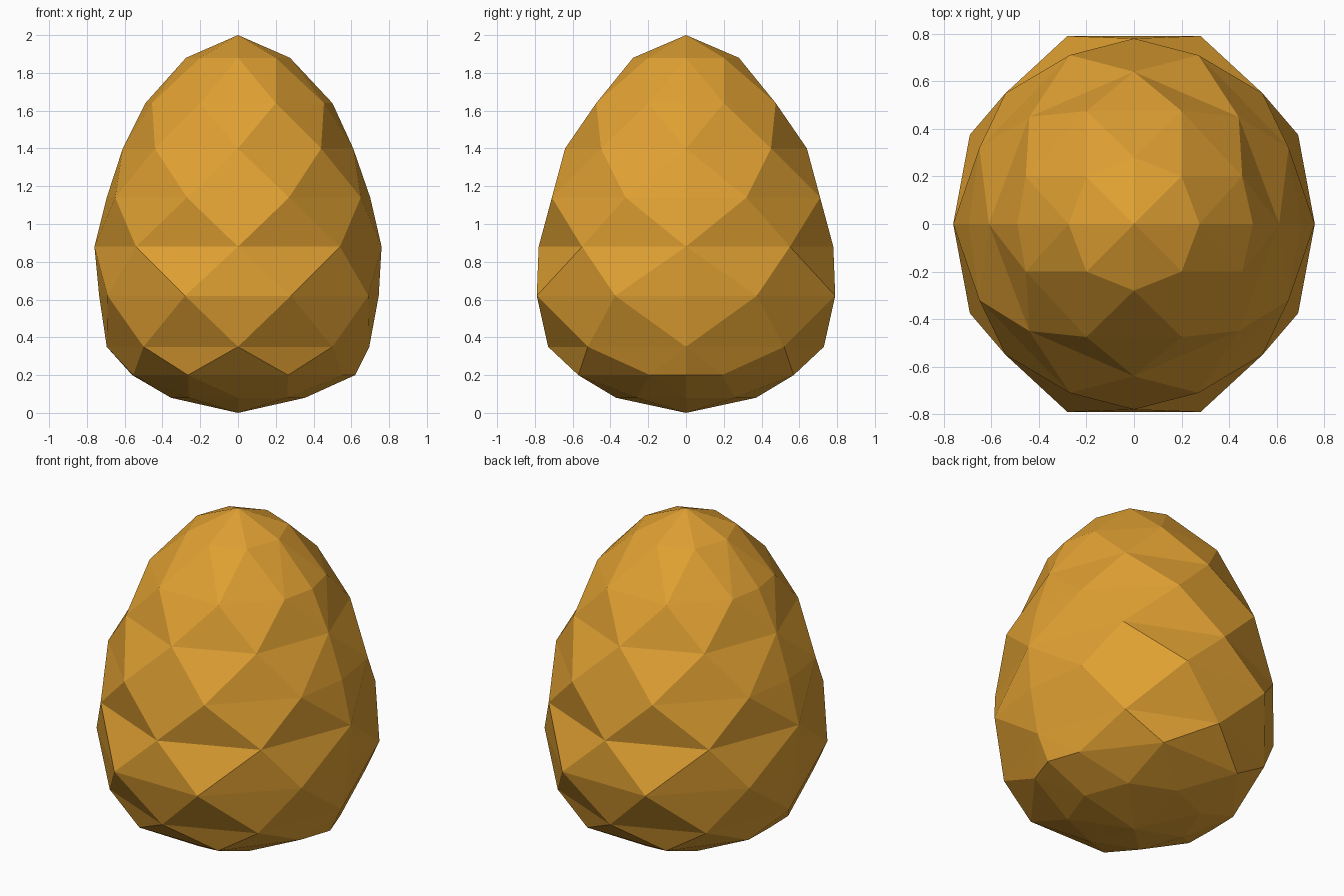
import bpy
import bmesh

cube = bpy.data.objects.get("Cube")
if cube:
    bpy.data.objects.remove(cube, do_unlink=True)

amber = bpy.data.materials.new("amber_shell")
amber.use_nodes = True
colour = (0.74, 0.35, 0.032, 1)
amber.diffuse_color = colour
amber.node_tree.nodes["Principled BSDF"].inputs["Base Color"].default_value = colour

bm = bmesh.new()


def straight_ring(z, x, y, dx, dy):
    """Eight corners on the axes and diagonals."""
    pts = [(x, 0), (dx, dy), (0, y), (-dx, dy),
           (-x, 0), (-dx, -dy), (0, -y), (dx, -dy)]
    return [bm.verts.new((px, py, z)) for px, py in pts]


def turned_ring(z, side, front, left_mid, right_mid):
    """Eight corners half a step round, plus a middle point on each side."""
    (sx, sy), (fx, fy) = side, front
    pts = [(sx, sy), (fx, fy), (-fx, fy), (-sx, sy),
           (-sx, -sy), (-fx, -fy), (fx, -fy), (sx, -sy)]
    corners = [bm.verts.new((px, py, z)) for px, py in pts]
    mids = {0: bm.verts.new((left_mid, 0, z)), 4: bm.verts.new((-right_mid, 0, z))}
    return corners, mids


def band(straight, turned):
    """Triangles joining a straight ring to a turned ring."""
    corners, mids = turned
    for k in range(8):
        bm.faces.new((straight[k], straight[(k + 1) % 8], corners[k]))
        chain = [corners[k - 1], corners[k]]
        if k in mids:
            chain.insert(1, mids[k])
        for a, b in zip(chain, chain[1:]):
            bm.faces.new((a, b, straight[k]))


def cap(ring, z):
    """Fan closing a ring to a point."""
    tip = bm.verts.new((0, 0, z))
    for k in range(8):
        bm.faces.new((ring[k], ring[(k + 1) % 8], tip))


# Faceted egg, from the tip down
straight = [
    straight_ring(1.88, 0.275, 0.28, 0.20, 0.20),
    straight_ring(1.40, 0.61, 0.64, 0.44, 0.45),
    straight_ring(0.88, 0.76, 0.78, 0.54, 0.55),
    straight_ring(0.35, 0.695, 0.73, 0.50, 0.52),
    straight_ring(0.08, 0.355, 0.37, 0.26, 0.26),
]
turned = [
    turned_ring(1.64, (0.455, 0.20), (0.20, 0.475), 0.50, 0.49),
    turned_ring(1.14, (0.65, 0.32), (0.27, 0.71), 0.70, 0.695),
    turned_ring(0.62, (0.69, 0.375), (0.28, 0.79), 0.745, 0.735),
    turned_ring(0.20, (0.555, 0.19), (0.265, 0.57), 0.62, 0.56),
]
for i, ring in enumerate(turned):
    band(straight[i], ring)
    band(straight[i + 1], ring)
cap(straight[0], 2.0)
cap(straight[-1], 0.0)
bmesh.ops.recalc_face_normals(bm, faces=bm.faces)

mesh = bpy.data.meshes.new("egg_shell")
bm.to_mesh(mesh)
bm.free()
mesh.materials.append(amber)
egg = bpy.data.objects.new("egg_shell", mesh)
bpy.context.collection.objects.link(egg)
